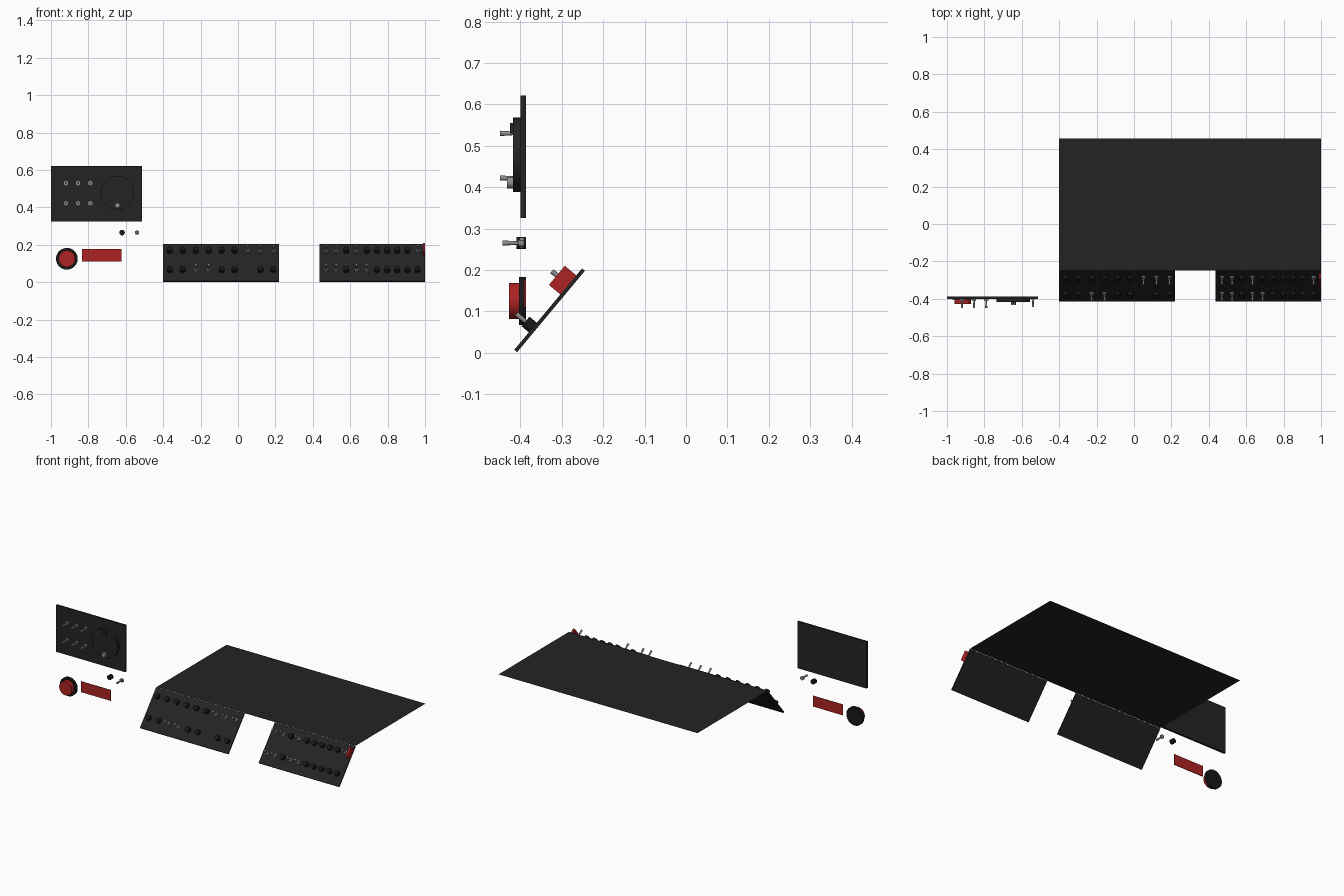
import bpy, bmesh, math
from mathutils import Matrix, Vector

cube = bpy.data.objects.get("Cube")
if cube:
    bpy.data.objects.remove(cube)


def material(name, rgb):
    m = bpy.data.materials.new(name)
    m.use_nodes = True
    color = (*rgb, 1)
    m.diffuse_color = color
    m.node_tree.nodes["Principled BSDF"].inputs["Base Color"].default_value = color
    return m


BLACK = material("panel black", (0.017, 0.017, 0.017))
DARK = material("button black", (0.009, 0.009, 0.009))
RED = material("red", (0.42, 0.017, 0.017))
GREY = material("metal grey", (0.28, 0.28, 0.28))


def finish(name, bm, mat, smooth=False):
    me = bpy.data.meshes.new(name)
    bm.to_mesh(me)
    bm.free()
    me.materials.append(mat)
    ob = bpy.data.objects.new(name, me)
    bpy.context.collection.objects.link(ob)
    if smooth:
        bpy.ops.object.select_all(action='DESELECT')
        ob.select_set(True)
        bpy.context.view_layer.objects.active = ob
        bpy.ops.object.shade_smooth_by_angle(angle=math.radians(40))
    return ob


def box(name, lo, hi, mat, frame=Matrix()):
    lo, hi = Vector(lo), Vector(hi)
    bm = bmesh.new()
    fit = Matrix.Translation((lo + hi) / 2) @ Matrix.Diagonal((*(hi - lo), 1))
    bmesh.ops.create_cube(bm, size=1, matrix=frame @ fit)
    return finish(name, bm, mat)


def cone(bm, frame, u, v, w0, w1, r0, r1, sides):
    """Capped cone along the frame's local z, from height w0 to w1."""
    bmesh.ops.create_cone(bm, cap_ends=True, segments=sides, radius1=r0, radius2=r1,
                          depth=w1 - w0,
                          matrix=frame @ Matrix.Translation((u, v, (w0 + w1) / 2)))


def buttons(name, frame, spots):
    bm = bmesh.new()
    for u, v in spots:
        cone(bm, frame, u, v, 0, 0.023, 0.015, 0.015, 16)
    return finish(name, bm, DARK, True)


def toggles(name, frame, spots, base=0):
    bm = bmesh.new()
    for u, v in spots:
        cone(bm, frame, u, v, base, base + 0.01, 0.013, 0.013, 6)
        cone(bm, frame, u, v, base + 0.01, base + 0.014, 0.009, 0.009, 12)
        cone(bm, frame, u, v, base + 0.014, base + 0.052, 0.004, 0.0065, 10)
    return finish(name, bm, GREY, True)


def disc(name, frame, u, v, w0, w1, r, mat, sides=40):
    bm = bmesh.new()
    cone(bm, frame, u, v, w0, w1, r, r, sides)
    return finish(name, bm, mat, True)


# Upright frame: local x = x, local y = up, local z = forward
upright = Matrix.Translation((0, -0.387, 0)) @ Matrix.Rotation(math.pi / 2, 4, 'X')
# Sloped frame: origin on the bottom edge of the sloped panels
slope = math.radians(50.2)
LENGTH = 0.256
sloped = Matrix.Translation((0, -0.415, 0.007)) @ Matrix.Rotation(slope, 4, 'X')

# Flat roof sheet
bm = bmesh.new()
bmesh.ops.create_grid(bm, x_segments=1, y_segments=1, size=0.5,
                      matrix=Matrix.Translation((0.3, 0.104, 0.203))
                      @ Matrix.Diagonal((1.4, 0.704, 1, 1)))
finish("roof_sheet", bm, BLACK)

# Sloped panels with two rows of controls: b button, t toggle, - empty
LOW, HIGH = 0.07, 0.204
layouts = [
    ("right", -0.4, 0.22, -0.365, 0.0693, "bbttbb-bb", "bbbbbbttt"),
    ("left", 0.435, 1.0, 0.47, 0.0545, "ttbttbbbbb", "ttbtbbbbbt"),
]
for side, x0, x1, start, step, low, high in layouts:
    box(side + "_sloped_panel", (x0, 0, -0.009), (x1, LENGTH, 0), BLACK, sloped)
    spots = {"b": [], "t": [], "-": []}
    for row, v in ((low, LOW), (high, HIGH)):
        for i, kind in enumerate(row):
            spots[kind].append((start + i * step, v))
    buttons(side + "_panel_buttons", sloped, spots["b"])
    toggles(side + "_panel_toggles", sloped, spots["t"])

# Red guard at the outer end of the left panel
box("red_guard", (0.988, 0.174, 0), (1.0, 0.234, 0.036), RED, sloped)

# Upright panel with six toggles and a round dial
box("upright_panel", (-1, 0.325, 0), (-0.513, 0.622, 0.013), BLACK, upright)
toggles("upright_toggles", upright,
        [(x, z) for x in (-0.92, -0.855, -0.79) for z in (0.53, 0.422)], 0.011)
disc("dial", upright, -0.645, 0.478, 0.013, 0.031, 0.09, BLACK)
box("dial_marker", (-0.658, 0.53, 0.031), (-0.632, 0.555, 0.038), BLACK, upright)
disc("dial_knob", upright, -0.645, 0.411, 0.031, 0.046, 0.014, GREY, 10)

# Loose spare controls
buttons("spare_button", upright, [(-0.62, 0.265)])
toggles("spare_toggle", upright, [(-0.54, 0.265)], 0.005)

# Big red push button with black collar, and red plate
disc("push_button_collar", upright, -0.915, 0.125, 0, 0.016, 0.058, DARK)
disc("push_button_cap", upright, -0.915, 0.125, 0.016, 0.041, 0.044, RED)
box("red_plate", (-0.833, 0.11, 0), (-0.623, 0.178, 0.004), RED, upright)
